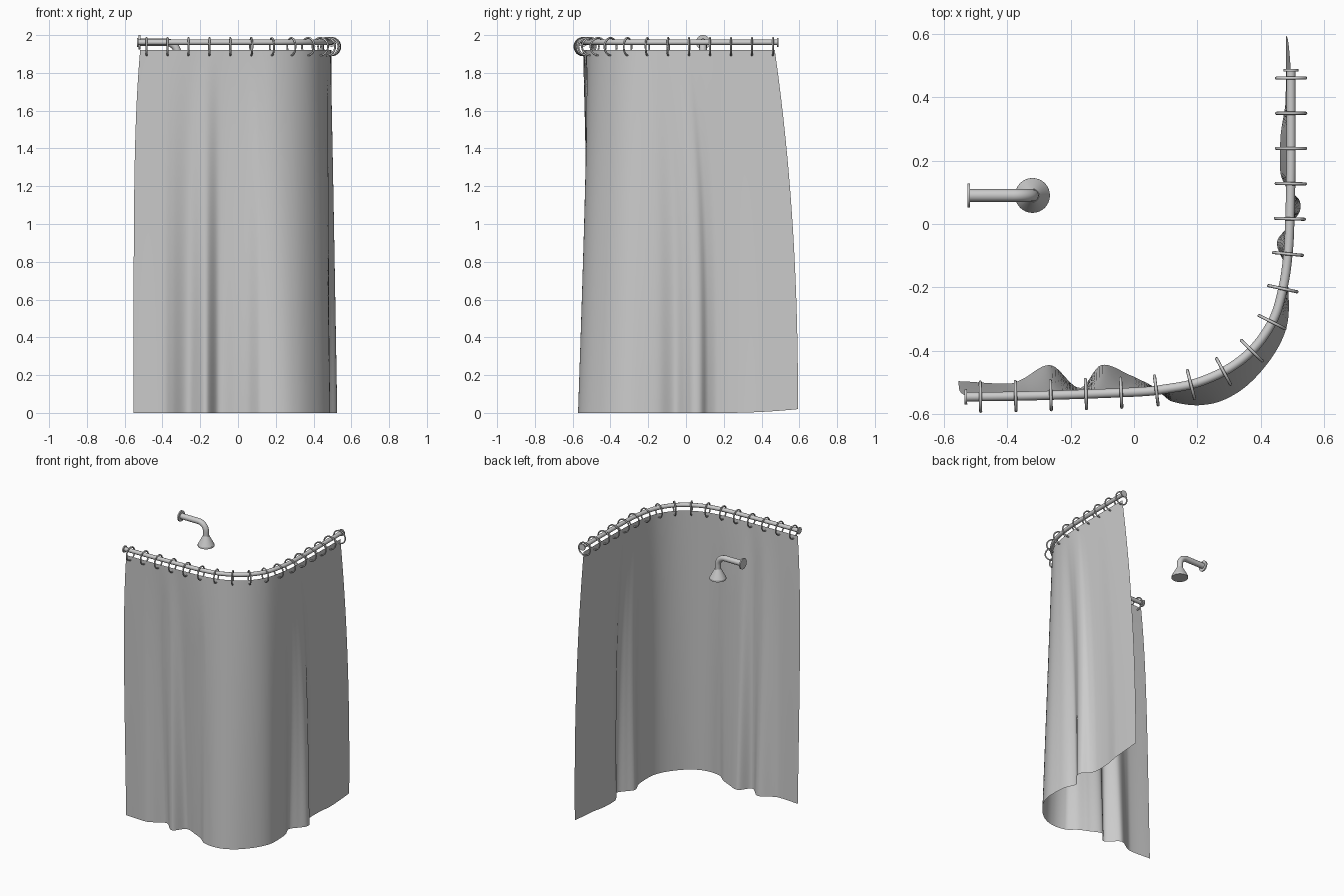
import bpy, bmesh, math
from mathutils import Vector

if "Cube" in bpy.data.objects:
    bpy.data.objects.remove(bpy.data.objects["Cube"], do_unlink=True)


def make_material(name, grey):
    mat = bpy.data.materials.new(name)
    mat.use_nodes = True
    colour = (grey, grey, grey, 1)
    mat.diffuse_color = colour
    mat.node_tree.nodes["Principled BSDF"].inputs["Base Color"].default_value = colour
    return mat


CLOTH = make_material("curtain grey", 0.6)
METAL = make_material("metal grey", 0.6)
ROD_Z, TOP_Z = 1.962, 1.92


def catmull(p, i, t):
    a, b, c, d = (p[min(max(i + k, 0), len(p) - 1)] for k in (-1, 0, 1, 2))
    return 0.5 * (2 * b + (c - a) * t + (2 * a - 5 * b + 4 * c - d) * t * t
                  + (3 * b - a - 3 * c + d) * t ** 3)


# Bent rail path, walked by arc length
CORNERS = [Vector(p) for p in (
    (-.53, -.545), (-.3, -.541), (0, -.53), (.1, -.52), (.2, -.5), (.3, -.455),
    (.38, -.39), (.44, -.3), (.47, -.2), (.485, -.1), (.491, 0), (.495, .2), (.495, .485))]
PATH = [catmull(CORNERS, i, k / 8) for i in range(len(CORNERS) - 1) for k in range(8)]
PATH.append(CORNERS[-1])
DIST = [0.0]
for a, b in zip(PATH, PATH[1:]):
    DIST.append(DIST[-1] + (b - a).length)
LENGTH = DIST[-1]


def rail_point(s):
    i = 0
    while i < len(PATH) - 2 and DIST[i + 1] < s:
        i += 1
    return PATH[i].lerp(PATH[i + 1], 0) + (PATH[i + 1] - PATH[i]).normalized() * (s - DIST[i])


def rail_tangent(s):
    return (rail_point(s + .03) - rail_point(s - .03)).normalized()


# Fold depth along the hem: (distance, outward offset)
FOLDS = [(-.03, -.05), (.13, -.04), (.17, -.05), (.27, -.095), (.36, -.02), (.43, -.09),
         (.53, -.05), (.59, -.015), (.64, .04), (.74, .075), (.82, .08), (.93, .065),
         (1.04, .05), (1.15, .02), (1.22, 0), (1.3, -.038), (1.36, 0), (1.4, .03),
         (1.44, .027), (1.47, -.01), (1.52, -.033), (1.64, -.033), (1.74, -.018), (1.96, -.015)]
OFFSETS = [f[1] for f in FOLDS]


def fold(s):
    i = 0
    while i < len(FOLDS) - 2 and FOLDS[i + 1][0] < s:
        i += 1
    t = (s - FOLDS[i][0]) / (FOLDS[i + 1][0] - FOLDS[i][0])
    return catmull(OFFSETS, i, min(max(t, 0), 1))


def finish(obj, name, mat):
    obj.name = name
    obj.data.name = name
    obj.data.materials.append(mat)
    return obj


def smooth(obj, angle=40):
    bpy.ops.object.select_all(action='DESELECT')
    obj.select_set(True)
    bpy.context.view_layer.objects.active = obj
    bpy.ops.object.shade_smooth_by_angle(angle=math.radians(angle))


# Hanging curtain: follows the rail on top, spreads and folds toward the hem
def curtain():
    cols, rows = 200, 40
    bm = bmesh.new()
    grid = []
    for r in range(rows + 1):
        t = (r / rows) ** 1.4
        line = []
        for c in range(cols + 1):
            u = c / cols
            s_top = .012 + u * (LENGTH - .027)
            s_hem = -.022 + u * (LENGTH + .13)
            ease = 1 - (1 - t) ** (5 - 2.8 * u)
            s = s_top + (s_hem - s_top) * ease
            tan = rail_tangent(s)
            p = rail_point(s) + Vector((tan.y, -tan.x)) * fold(s_hem) * t
            hem = .02 * max(0, (u - .8) / .2) ** 2
            line.append(bm.verts.new((p.x, p.y, TOP_Z + (hem - TOP_Z) * t)))
        grid.append(line)
    for up, low in zip(grid, grid[1:]):
        for c in range(cols):
            bm.faces.new((up[c], low[c], low[c + 1], up[c + 1]))
    mesh = bpy.data.meshes.new("curtain")
    bm.to_mesh(mesh)
    bm.free()
    obj = bpy.data.objects.new("curtain", mesh)
    bpy.context.collection.objects.link(obj)
    smooth(finish(obj, "curtain", CLOTH), 60)


def tube(name, points, radius):
    data = bpy.data.curves.new(name, 'CURVE')
    data.dimensions = '3D'
    data.bevel_depth = radius
    data.bevel_resolution = 4
    data.use_fill_caps = True
    spline = data.splines.new('POLY')
    spline.points.add(len(points) - 1)
    for sp, p in zip(spline.points, points):
        sp.co = (*p, 1)
    spline.use_smooth = True
    obj = bpy.data.objects.new(name, data)
    bpy.context.collection.objects.link(obj)
    return finish(obj, name, METAL)


def cone(name, centre, axis, r_base, r_tip, depth):
    bpy.ops.mesh.primitive_cone_add(
        vertices=32, radius1=r_base, radius2=r_tip, depth=depth, location=centre,
        rotation=Vector(axis).to_track_quat('Z', 'Y').to_euler())
    obj = finish(bpy.context.object, name, METAL)
    smooth(obj)


curtain()

# Rail with an end flange on each wall
tube("curtain_rail", [(p.x, p.y, ROD_Z) for p in PATH], .0145)
for name, s in (("rail_flange_front", 0), ("rail_flange_back", LENGTH)):
    p, d = rail_point(s), rail_tangent(s)
    cone(name, (p.x, p.y, ROD_Z), (d.x, d.y, 0), .024, .024, .008)

# Rings threaded on the rail
RINGS = 17
for i in range(RINGS):
    s = .046 + i * (LENGTH - .071) / (RINGS - 1)
    p, d = rail_point(s), rail_tangent(s)
    bpy.ops.mesh.primitive_torus_add(
        major_radius=.046, minor_radius=.005, major_segments=32, minor_segments=8,
        location=(p.x, p.y, 1.939),
        rotation=Vector((d.x, d.y, 0)).to_track_quat('Z', 'Y').to_euler())
    smooth(finish(bpy.context.object, f"curtain_ring_{i + 1}", METAL), 60)

# Shower arm, wall flange and head
HEAD_X, HEAD_Y, BEND = -.32, .09, .06
arm = [(-.52, HEAD_Y, ROD_Z)]
for k in range(11):
    a = math.pi / 2 * k / 10
    arm.append((HEAD_X - BEND + BEND * math.sin(a), HEAD_Y, ROD_Z - BEND + BEND * math.cos(a)))
arm.append((HEAD_X, HEAD_Y, 1.865))
tube("shower_arm", arm, .02)
cone("shower_wall_flange", (-.521, HEAD_Y, ROD_Z), (1, 0, 0), .038, .038, .009)
cone("shower_head", (HEAD_X, HEAD_Y, 1.842), (0, 0, 1), .055, .021, .065)
cone("shower_head_rim", (HEAD_X, HEAD_Y, 1.804), (0, 0, 1), .055, .055, .012)
